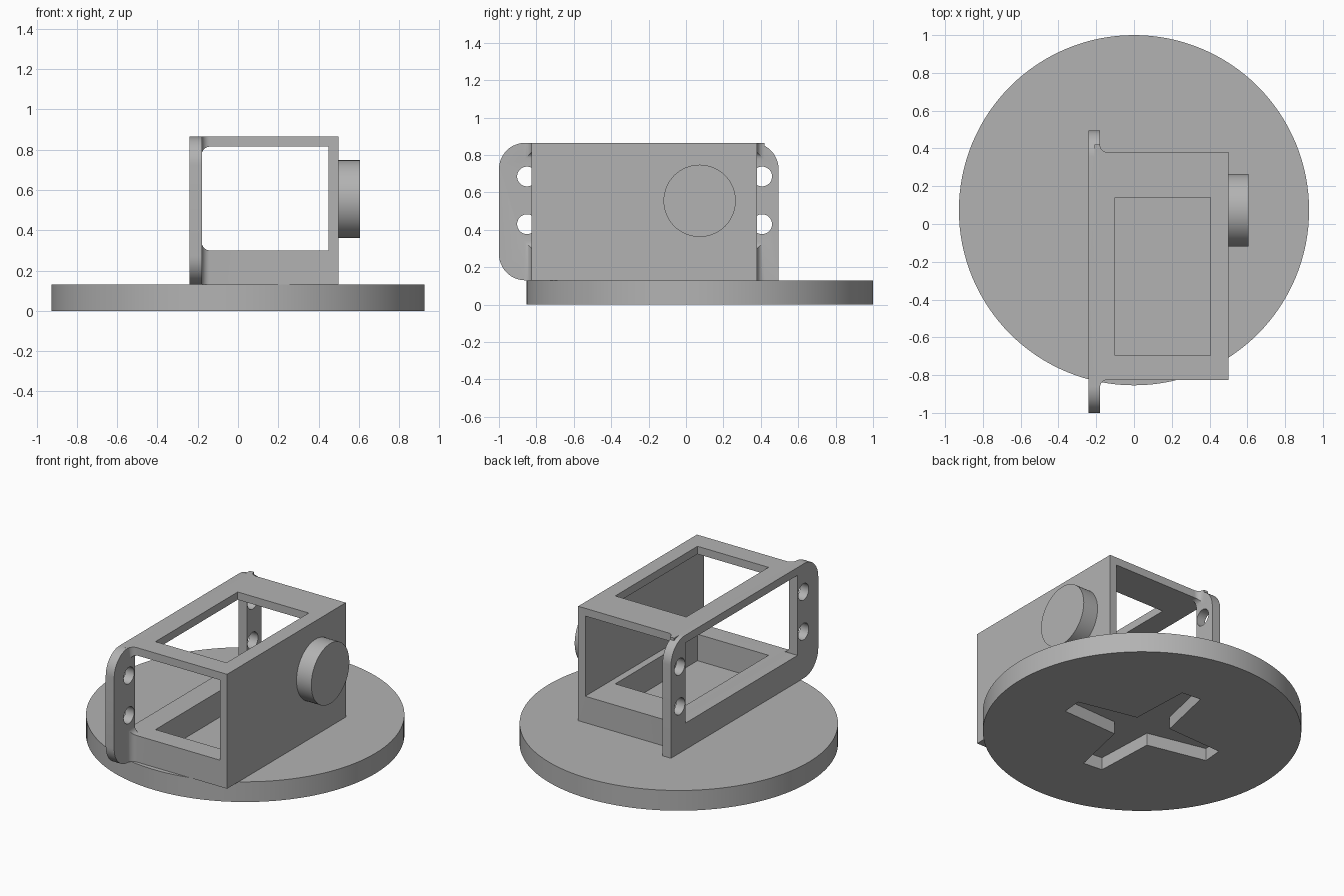
import bpy, bmesh, math
from mathutils import Vector

if "Cube" in bpy.data.objects:
    bpy.data.objects.remove(bpy.data.objects["Cube"])

grey = bpy.data.materials.new("plain grey")
grey.use_nodes = True
grey.diffuse_color = (0.45, 0.45, 0.45, 1)
grey.node_tree.nodes["Principled BSDF"].inputs["Base Color"].default_value = grey.diffuse_color


def prism(name, outline, axis, start, end):
    """Extrude a 2D outline along an axis; the outline uses the other two axes in order."""
    def place(p, t):
        co = list(p)
        co.insert("xyz".index(axis), t)
        return Vector(co)
    bm = bmesh.new()
    face = bm.faces.new([bm.verts.new(place(p, start)) for p in outline])
    out = bmesh.ops.extrude_face_region(bm, geom=[face])
    moved = [g for g in out["geom"] if isinstance(g, bmesh.types.BMVert)]
    bmesh.ops.translate(bm, verts=moved, vec=place((0, 0), end - start))
    bmesh.ops.recalc_face_normals(bm, faces=bm.faces)
    mesh = bpy.data.meshes.new(name)
    bm.to_mesh(mesh)
    bm.free()
    mesh.materials.append(grey)
    obj = bpy.data.objects.new(name, mesh)
    bpy.context.collection.objects.link(obj)
    return obj


def arc(cx, cy, r, a0, a1, n=12):
    angles = [math.radians(a0 + (a1 - a0) * i / n) for i in range(n + 1)]
    return [(cx + r * math.cos(a), cy + r * math.sin(a)) for a in angles]


def circle(cx, cy, r, n):
    return arc(cx, cy, r, 0, 360, n)[:-1]


def rect(a0, b0, a1, b1):
    return [(a0, b0), (a1, b0), (a1, b1), (a0, b1)]


def combine(obj, other, operation="DIFFERENCE"):
    """Apply a boolean and discard the helper."""
    mod = obj.modifiers.new("combine", "BOOLEAN")
    mod.operation, mod.solver, mod.object = operation, "EXACT", other
    bpy.context.view_layer.objects.active = obj
    bpy.ops.object.modifier_apply(modifier=mod.name)
    bpy.data.objects.remove(other)


def smooth(obj):
    bpy.ops.object.select_all(action="DESELECT")
    obj.select_set(True)
    bpy.context.view_layer.objects.active = obj
    bpy.ops.object.shade_smooth_by_angle(angle=math.radians(30))


CY, FLOOR, TOP = 0.073, 0.13, 0.865

# Round base with a blind tapered cross recess underneath
base = prism("round_base", circle(0, CY, 0.927, 128), "z", 0, FLOOR)
cross = []
for k in range(4):
    turn = math.radians(90 * k - 5)
    for u, v in ((0.115, -0.115), (0.5, -0.065), (0.5, 0.065)):
        cross.append((u * math.cos(turn) - v * math.sin(turn),
                      CY + u * math.sin(turn) + v * math.cos(turn)))
combine(base, prism("cross_cutter", cross, "z", -0.05, 0.08))
smooth(base)

# Housing block, flared by fillets where it meets the mounting flange
outline = [(0.5, -0.825), (0.5, 0.38)]
outline += arc(-0.14, 0.42, 0.04, 270, 180, 8)
outline += [(-0.21, 0.42), (-0.21, -0.865)]
outline += arc(-0.14, -0.865, 0.04, 180, 90, 8)
housing = prism("motor_housing", outline, "z", FLOOR, TOP)

# Mounting flange with three rounded corners
R = 0.14
flange = [(0.495, FLOOR)]
flange += arc(0.495 - R, TOP - R, R, 0, 90)
flange += arc(-1 + R, TOP - R, R, 90, 180)
flange += arc(-1 + R, FLOOR + R, R, 180, 270)
combine(housing, prism("flange", flange, "x", -0.24, -0.18), "UNION")

# Tunnel from front to back, open side, top window and floor pocket
low, high, r = 0.30, 0.815, 0.04
tunnel = [(0.45, low), (0.45, high)]
tunnel += arc(-0.18 + r, high - r, r, 90, 180, 8)
tunnel += arc(-0.18 + r, low + r, r, 180, 270, 8)
combine(housing, prism("tunnel_cutter", tunnel, "y", -0.88, 0.44))
combine(housing, prism("side_cutter", rect(-0.79, low, 0.35, high), "x", -0.3, -0.13))
combine(housing, prism("window_cutter", rect(-0.1, -0.695, 0.405, 0.14), "z", 0.1, 1))

# Screw holes
for y in (-0.85, 0.407):
    for z in (0.43, 0.685):
        combine(housing, prism("hole_cutter", circle(y, z, 0.053, 32), "x", -0.3, -0.12))
smooth(housing)

# Pivot boss on the closed side
smooth(prism("pivot_boss", circle(CY, 0.555, 0.193, 64), "x", 0.5, 0.605))
